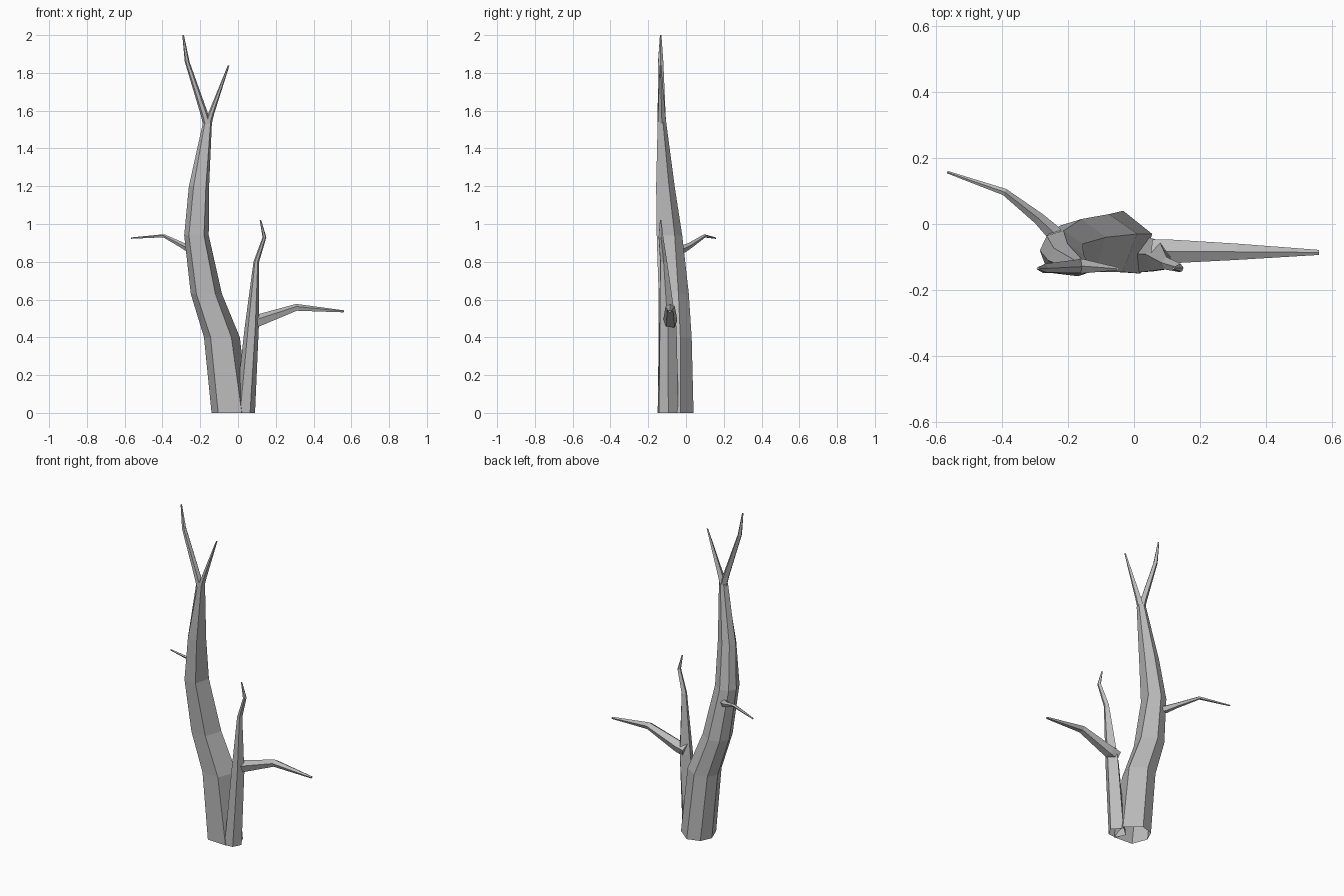
import bpy
import bmesh
from math import cos, sin, tau
from mathutils import Vector

cube = bpy.data.objects.get("Cube")
if cube:
    bpy.data.objects.remove(cube, do_unlink=True)

bark = bpy.data.materials.new("grey bark")
bark.use_nodes = True
GREY = (0.5, 0.5, 0.5, 1)
bark.diffuse_color = GREY
bark.node_tree.nodes["Principled BSDF"].inputs["Base Color"].default_value = GREY


def loft(name, rings, cap_start=False):
    """Skin a list of point rings into one flat-shaded object, closed at its tip."""
    bm = bmesh.new()
    loops = [[bm.verts.new(p) for p in ring] for ring in rings]
    n = len(loops[0])
    for low, high in zip(loops, loops[1:]):
        for i in range(n):
            j = (i + 1) % n
            bm.faces.new((low[i], low[j], high[j], high[i]))
    bm.faces.new(loops[-1])
    if cap_start:
        bm.faces.new(loops[0][::-1])
    bmesh.ops.recalc_face_normals(bm, faces=bm.faces)
    mesh = bpy.data.meshes.new(name)
    bm.to_mesh(mesh)
    bm.free()
    mesh.materials.append(bark)
    obj = bpy.data.objects.new(name, mesh)
    bpy.context.collection.objects.link(obj)


def hex_ring(z, left, front_left, front_right, right, front, back, side):
    """Six-sided trunk section with a broad front and a skewed back."""
    w = right - left
    return [(left, side - 0.02, z), (front_left, front + 0.008, z),
            (front_right, front, z), (right, side, z),
            (left + 0.55 * w, back, z), (left + 0.16 * w, back - 0.12 * w, z)]


def branch(name, path, sides=5, turn=0.0):
    """Tapered limb; each step is a centre, a half width and a half height."""
    centres = [Vector(p[0]) for p in path]
    rings = []
    for k, (_, wide, high) in enumerate(path):
        c = centres[k]
        along = (centres[min(k + 1, len(path) - 1)] - centres[max(k - 1, 0)]).normalized()
        across = along.cross(Vector((0, 0, 1))).normalized()
        up = across.cross(along)
        rings.append([c + across * wide * cos(tau * i / sides + turn)
                      + up * high * sin(tau * i / sides + turn) for i in range(sides)])
    loft(name, rings, cap_start=True)


# Main trunk, leaning and bending upward
loft("trunk", [hex_ring(*r) for r in (
    (0.0, -0.14, -0.105, 0.02, 0.055, -0.15, 0.04, -0.03),
    (0.4, -0.18, -0.145, -0.035, 0.01, -0.145, 0.03, -0.03),
    (0.63, -0.25, -0.22, -0.12, -0.085, -0.145, 0.015, -0.04),
    (0.94, -0.285, -0.26, -0.18, -0.155, -0.155, -0.02, -0.06),
    (1.2, -0.26, -0.235, -0.17, -0.153, -0.158, -0.06, -0.09),
    (1.54, -0.185, -0.175, -0.145, -0.138, -0.15, -0.105, -0.122))])


def diamond_ring(z, left, right, front, back):
    """Five-sided section for the upright limbs."""
    w, d = right - left, back - front
    return [(left, front + 0.55 * d, z), (left + 0.25 * w, front, z),
            (left + 0.75 * w, front + 0.04 * d, z),
            (right, front + 0.5 * d, z), (left + 0.55 * w, back, z)]


# Slim second stem beside the trunk
loft("side_stem", [diamond_ring(*r) for r in (
    (0.0, -0.015, 0.09, -0.147, -0.04),
    (0.45, 0.035, 0.11, -0.142, -0.05),
    (0.8, 0.082, 0.112, -0.137, -0.1),
    (0.93, 0.13, 0.15, -0.145, -0.12),
    (1.02, 0.115, 0.123, -0.138, -0.13))])

# Forked crown
loft("crown_fork_left_side", [diamond_ring(*r) for r in (
    (1.53, -0.186, -0.142, -0.15, -0.105),
    (1.58, -0.198, -0.157, -0.15, -0.108),
    (1.86, -0.282, -0.257, -0.148, -0.12),
    (2.0, -0.295, -0.286, -0.138, -0.13))])
loft("crown_fork_right_side", [diamond_ring(*r) for r in (
    (1.53, -0.18, -0.139, -0.15, -0.105),
    (1.58, -0.16, -0.127, -0.149, -0.109),
    (1.84, -0.054, -0.045, -0.14, -0.131))])

# Long limb growing from the second stem
branch("lower_limb", (
    ((0.06, -0.085, 0.475), 0.04, 0.037),
    ((0.11, -0.083, 0.487), 0.038, 0.035),
    ((0.31, -0.084, 0.557), 0.026, 0.02),
    ((0.56, -0.086, 0.537), 0.008, 0.006)), turn=tau / 20)

# Thin bent limb on the back of the trunk
branch("upper_limb", (
    ((-0.215, -0.06, 0.855), 0.026, 0.024),
    ((-0.25, -0.02, 0.865), 0.024, 0.022),
    ((-0.29, 0.018, 0.885), 0.019, 0.016),
    ((-0.392, 0.097, 0.937), 0.011, 0.009),
    ((-0.565, 0.157, 0.925), 0.004, 0.004)), turn=tau / 20)
